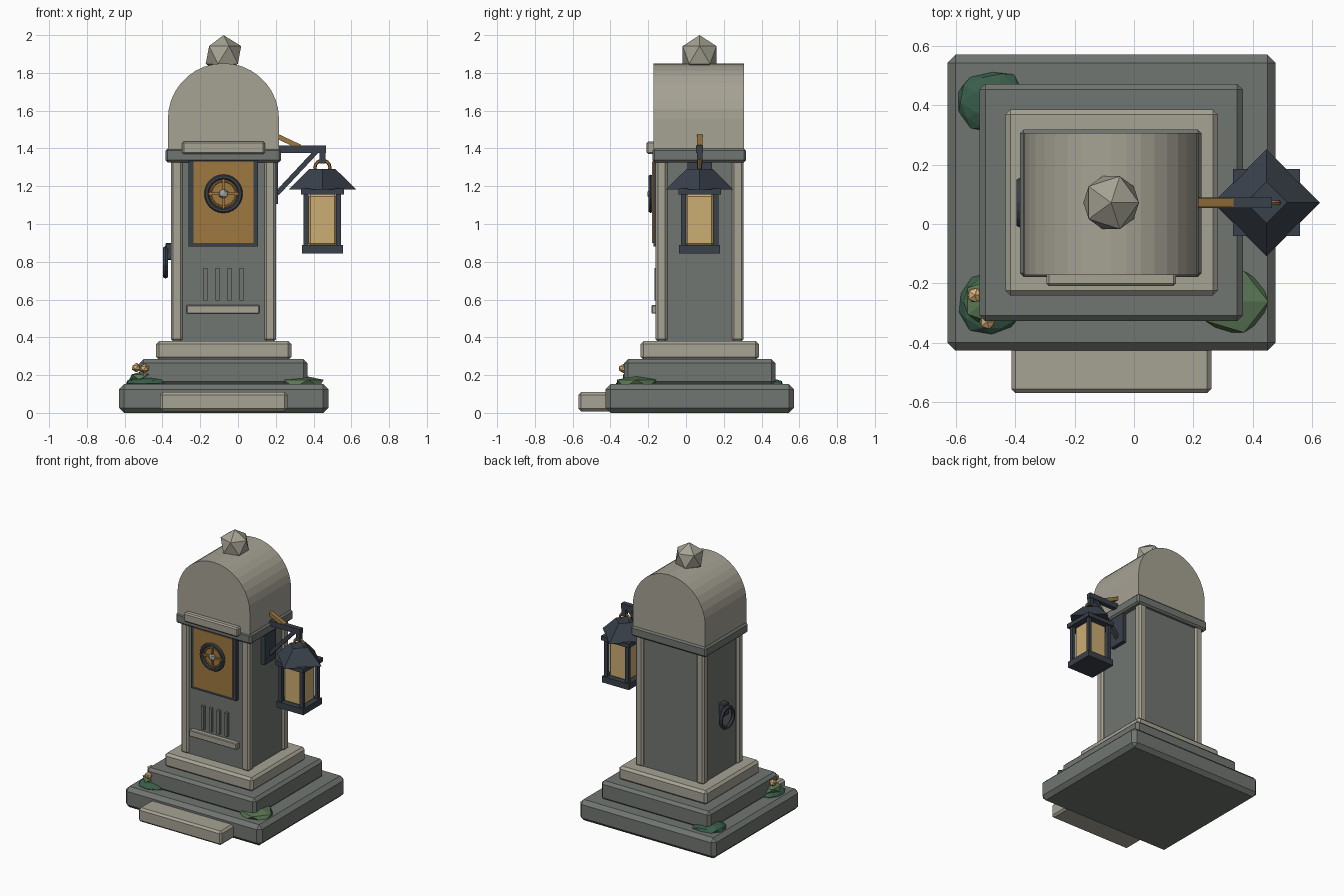
import bpy, bmesh, math, random
from mathutils import Vector, Matrix

if "Cube" in bpy.data.objects:
    bpy.data.objects.remove(bpy.data.objects["Cube"])

random.seed(4)
CX, CY = -0.077, 0.072      # axis of the monument
LX = 0.447                  # axis of the lantern


def material(name, rgb):
    m = bpy.data.materials.new(name)
    m.diffuse_color = (*rgb, 1)
    m.use_nodes = True
    m.node_tree.nodes["Principled BSDF"].inputs["Base Color"].default_value = m.diffuse_color
    return m


PALE = material("pale stone", (0.38, 0.36, 0.295))
DARK = material("dark stone", (0.165, 0.18, 0.165))
IRON = material("iron", (0.042, 0.052, 0.07))
BRASS = material("brass", (0.34, 0.19, 0.05))
GLASS = material("warm glass", (0.60, 0.42, 0.17))
LEAF = material("leaf green", (0.10, 0.18, 0.085))
DEEP = material("deep green", (0.04, 0.11, 0.07))
BLOOM = material("blossom", (0.66, 0.43, 0.18))
HUB = material("grey metal", (0.34, 0.35, 0.34))


def finish(name, bm, mat, matrix=None, bevel=0):
    if matrix is not None:
        bm.transform(matrix)
    bmesh.ops.recalc_face_normals(bm, faces=bm.faces[:])
    me = bpy.data.meshes.new(name)
    bm.to_mesh(me)
    bm.free()
    ob = bpy.data.objects.new(name, me)
    bpy.context.collection.objects.link(ob)
    me.materials.append(mat)
    if bevel:
        mod = ob.modifiers.new("chamfer", 'BEVEL')
        mod.width = bevel
        mod.segments = 1
    return ob


def box(name, x, y, z, mat, bevel=0):
    """Box from (min, max) ranges."""
    bm = bmesh.new()
    bmesh.ops.create_cube(bm, size=1)
    mid = Vector([(a + b) / 2 for a, b in (x, y, z)])
    size = [b - a for a, b in (x, y, z)]
    return finish(name, bm, mat, Matrix.Translation(mid) @ Matrix.Diagonal((*size, 1)), bevel)


def beam(name, p, q, width, depth, mat):
    """Square bar between two points."""
    p, q = Vector(p), Vector(q)
    bm = bmesh.new()
    bmesh.ops.create_cube(bm, size=1)
    d = q - p
    rot = Vector((1, 0, 0)).rotation_difference(d).to_matrix().to_4x4()
    return finish(name, bm, mat, Matrix.Translation((p + q) / 2) @ rot
                  @ Matrix.Diagonal((d.length, depth, width, 1)))


def ring(name, loc, axis, major, minor, mat, n=20, k=6):
    """Torus around the given axis."""
    bm = bmesh.new()
    rows = []
    for i in range(n):
        a = 2 * math.pi * i / n
        row = []
        for j in range(k):
            b = 2 * math.pi * j / k
            r = major + minor * math.cos(b)
            row.append(bm.verts.new((r * math.cos(a), r * math.sin(a), minor * math.sin(b))))
        rows.append(row)
    for i in range(n):
        for j in range(k):
            s, t = rows[i], rows[(i + 1) % n]
            bm.faces.new((s[j], t[j], t[(j + 1) % k], s[(j + 1) % k]))
    rot = Vector((0, 0, 1)).rotation_difference(Vector(axis)).to_matrix().to_4x4()
    return finish(name, bm, mat, Matrix.Translation(loc) @ rot)


def gem(name, loc, size, mat, sub=1, jitter=0, turn=0):
    """Faceted ball, optionally roughened."""
    bm = bmesh.new()
    bmesh.ops.create_icosphere(bm, subdivisions=sub, radius=1)
    for v in bm.verts:
        v.co *= 1 + random.uniform(-jitter, jitter)
    return finish(name, bm, mat, Matrix.Translation(loc) @ Matrix.Diagonal((*size, 1))
                  @ Matrix.Rotation(turn, 4, 'Z'))


# stepped plinth
box("base_slab", (-0.63, 0.478), (-0.427, 0.571), (0, 0.152), DARK, 0.027)
box("front_step", (-0.414, 0.261), (-0.57, -0.38), (0.008, 0.11), PALE, 0.014)
box("middle_step", (-0.521, 0.367), (-0.328, 0.473), (0.145, 0.284), DARK, 0.02)
box("upper_step", (-0.434, 0.283), (-0.241, 0.386), (0.28, 0.381), PALE, 0.017)

# shaft with corner pilasters
box("shaft", (-0.338, 0.184), (-0.148, 0.29), (0.375, 1.35), DARK)
for sx in (-1, 1):
    for sy in (-1, 1):
        px, py = CX + sx * 0.247, CY + sy * 0.202
        box("corner_pilaster", (px - 0.031, px + 0.031), (py - 0.031, py + 0.031),
            (0.378, 1.34), PALE, 0.012)
box("cornice", (-0.384, 0.228), (-0.178, 0.318), (1.326, 1.4), DARK, 0.012)
box("cornice_plate", (-0.296, 0.142), (-0.209, -0.15), (1.37, 1.437), PALE, 0.009)

# barrel vault roof
bm = bmesh.new()
R, spring = 0.294, 1.557
outline = [(CX + R, 1.395)]
for i in range(19):
    a = math.pi * i / 18
    outline.append((CX + R * math.cos(a), spring + R * math.sin(a)))
outline.append((CX - R, 1.395))
face = bm.faces.new([bm.verts.new((x, -0.172, z)) for x, z in outline])
ext = bmesh.ops.extrude_face_region(bm, geom=[face])
bmesh.ops.translate(bm, vec=(0, 0.479, 0),
                    verts=[g for g in ext["geom"] if isinstance(g, bmesh.types.BMVert)])
finish("vault_roof", bm, PALE)
gem("finial", (CX, CY, 1.895), (0.105, 0.105, 0.105), PALE)

# front panel with frame and wheel
box("panel", (-0.235, 0.081), (-0.179, -0.14), (0.9, 1.33), BRASS)
box("frame_bottom", (-0.262, 0.106), (-0.173, -0.14), (0.88, 0.912), IRON)
box("frame_top", (-0.262, 0.106), (-0.173, -0.14), (1.318, 1.334), IRON)
for x in (-0.262, 0.074):
    box("frame_side", (x, x + 0.032), (-0.173, -0.14), (0.88, 1.334), IRON)
WZ = 1.16
ring("wheel_rim", (CX, -0.187, WZ), (0, 1, 0), 0.089, 0.013, IRON, 24)
ring("wheel_inner_ring", (CX, -0.183, WZ), (0, 1, 0), 0.068, 0.006, BRASS, 24)
beam("wheel_spoke", (CX - 0.085, -0.187, WZ), (CX + 0.085, -0.187, WZ), 0.012, 0.012, BRASS)
beam("wheel_spoke", (CX, -0.187, WZ - 0.085), (CX, -0.187, WZ + 0.085), 0.012, 0.012, BRASS)
gem("wheel_hub", (CX, -0.188, WZ), (0.028, 0.018, 0.028), HUB)

# vent bars and ledge
for i in range(4):
    x = -0.172 + i * 0.0635
    box("vent_bar", (x - 0.011, x + 0.011), (-0.168, -0.14), (0.595, 0.767), DARK)
box("front_ledge", (-0.272, 0.114), (-0.182, -0.14), (0.525, 0.572), PALE, 0.005)

# ring handle on the left side
box("handle_mount", (-0.384, -0.33), (CY - 0.03, CY + 0.03), (0.81, 0.9), IRON, 0.006)
ring("handle_ring", (-0.384, CY, 0.797), (1, 0, 0), 0.072, 0.014, IRON, 18)

# lantern bracket on the right side
box("bracket_plate", (0.18, 0.213), (CY - 0.065, CY + 0.065), (1.105, 1.335), IRON)
box("bracket_arm", (0.19, 0.465), (CY - 0.018, CY + 0.018), (1.377, 1.415), IRON)
beam("bracket_brace", (0.205, CY, 1.16), (0.42, CY, 1.39), 0.026, 0.026, IRON)
beam("brass_stay", (0.2, CY, 1.468), (0.33, CY, 1.407), 0.026, 0.03, BRASS)
box("hanger", (LX - 0.015, LX + 0.015), (CY - 0.015, CY + 0.015), (1.32, 1.39), IRON)
ring("hanging_ring", (LX, CY, 1.297), (0, 1, 0), 0.04, 0.009, BRASS, 14)

# lantern
bm = bmesh.new()
bmesh.ops.create_cone(bm, cap_ends=True, segments=4, radius1=0.18, radius2=0.07, depth=0.108)
for v in bm.verts:          # set the corners on the x and y axes
    r = 0.18 if v.co.z < 0 else 0.07
    a = round(math.atan2(v.co.y, v.co.x) / (math.pi / 2) - 0.01) * math.pi / 2
    v.co.x, v.co.y = r * math.cos(a), r * math.sin(a)
finish("lantern_roof", bm, IRON, Matrix.Translation((LX, CY, 1.236)))


def lantern_slab(name, half, z, mat, bevel=0):
    box(name, (LX - half, LX + half), (CY - half, CY + half), z, mat, bevel)


lantern_slab("lantern_top", 0.113, (1.155, 1.187), IRON)
lantern_slab("lantern_base", 0.109, (0.845, 0.89), IRON)
lantern_slab("lantern_glass", 0.076, (0.885, 1.158), GLASS, 0.012)
for sx in (-1, 1):
    for sy in (-1, 1):
        px, py = LX + sx * 0.086, CY + sy * 0.086
        box("lantern_post", (px - 0.013, px + 0.013), (py - 0.013, py + 0.013),
            (0.88, 1.16), IRON)

# moss clumps and blossoms on the base
gem("moss_back_left", (-0.48, 0.41, 0.15), (0.122, 0.108, 0.04), DEEP, 2, 0.08)
gem("moss_front_left", (-0.48, -0.265, 0.155), (0.118, 0.108, 0.04), DEEP, 2, 0.08)
gem("moss_front_left_top", (-0.5, -0.26, 0.19), (0.085, 0.085, 0.032), LEAF, 1)
gem("moss_front_right", (0.335, -0.262, 0.155), (0.132, 0.122, 0.045), LEAF, 1)
for x, y, z in ((-0.537, -0.24, 0.24), (-0.495, -0.33, 0.235), (-0.5, -0.25, 0.245)):
    gem("blossom", (x, y, z), (0.028, 0.028, 0.025), BLOOM)
